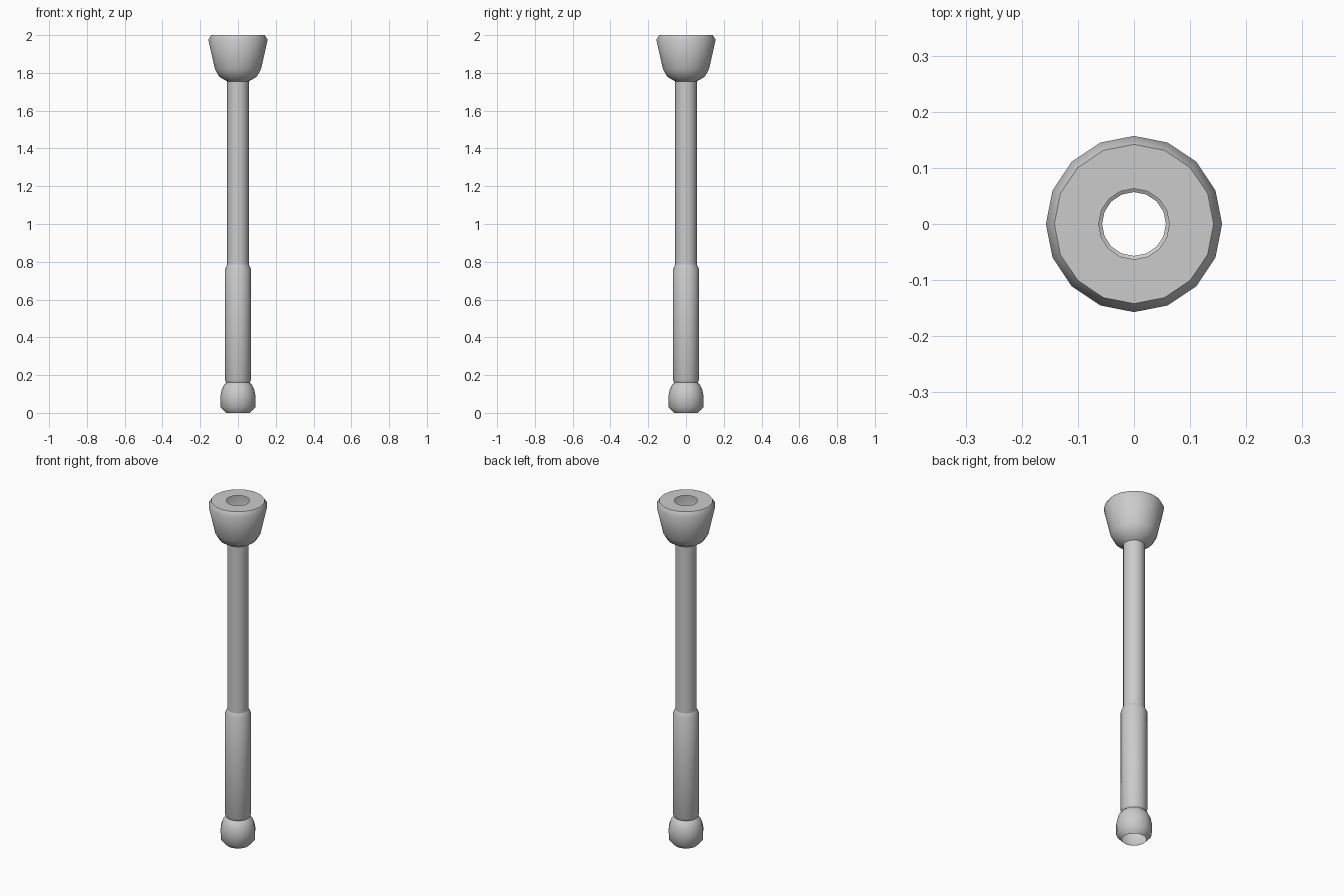
import bpy, bmesh, math

if "Cube" in bpy.data.objects:
    bpy.data.objects.remove(bpy.data.objects["Cube"])

SIDES = 16


def lathe(name, profile):
    """Spin an open (radius, z) profile round the z axis."""
    bm = bmesh.new()
    rings = []
    for r, z in profile:
        rings.append([bm.verts.new((r * math.cos(2 * math.pi * i / SIDES),
                                    r * math.sin(2 * math.pi * i / SIDES), z))
                      for i in range(SIDES)])
    for low, high in zip(rings, rings[1:]):
        for i in range(SIDES):
            j = (i + 1) % SIDES
            bm.faces.new((low[i], low[j], high[j], high[i]))
    mesh = bpy.data.meshes.new(name)
    bm.to_mesh(mesh)
    bm.free()
    obj = bpy.data.objects.new(name, mesh)
    bpy.context.collection.objects.link(obj)
    bpy.ops.object.select_all(action='DESELECT')
    obj.select_set(True)
    bpy.context.view_layer.objects.active = obj
    bpy.ops.object.shade_smooth_by_angle(angle=math.radians(50))
    return obj


# Rounded end knob, open underneath
lathe("pommel", [(0.064, 0), (0.092, 0.03), (0.093, 0.09),
                 (0.086, 0.125), (0.075, 0.147), (0.062, 0.16)])

# Thicker lower handle, stepping in to the shaft
lathe("grip", [(0.062, 0.16), (0.069, 0.175), (0.069, 0.76), (0.057, 0.785)])

# Long hollow tube
lathe("shaft", [(0.057, 0.785), (0.057, 1.755)])

# Flared head with a chamfered rim and a central hole
lathe("head", [(0.057, 1.755), (0.1, 1.78), (0.122, 1.82),
               (0.157, 1.975), (0.142, 2.0), (0.063, 2.0)])
